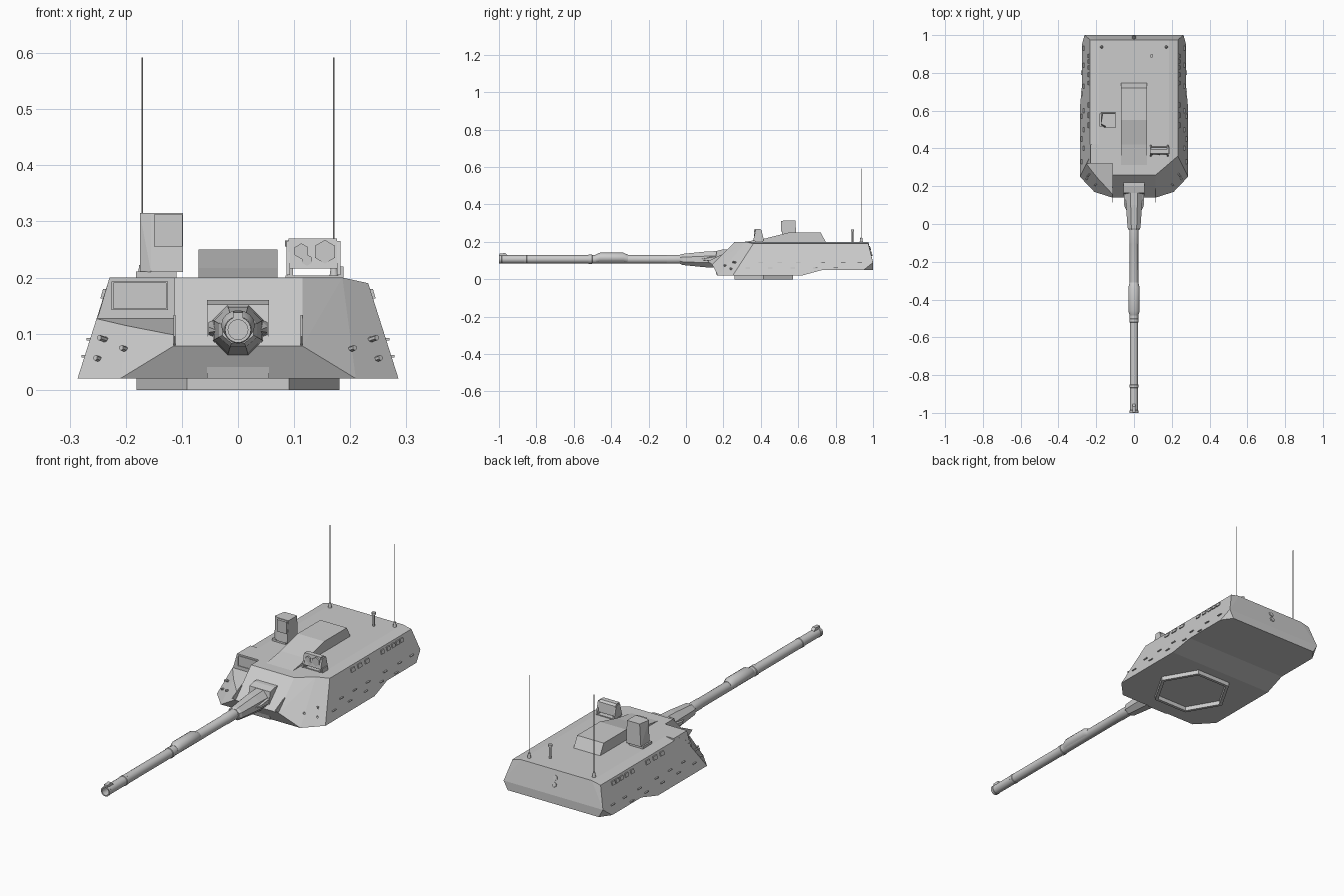
import bpy, bmesh, math
from mathutils import Vector, Matrix

if "Cube" in bpy.data.objects:
    bpy.data.objects.remove(bpy.data.objects["Cube"])

smooth = []


def finish(name, bm):
    bmesh.ops.recalc_face_normals(bm, faces=bm.faces[:])
    me = bpy.data.meshes.new(name)
    bm.to_mesh(me)
    bm.free()
    ob = bpy.data.objects.new(name, me)
    bpy.context.collection.objects.link(ob)
    return ob


def hull(name, pts, mirror=False):
    bm = bmesh.new()
    for p in pts:
        bm.verts.new(p)
        if mirror:
            bm.verts.new((-p[0], p[1], p[2]))
    bmesh.ops.convex_hull(bm, input=bm.verts[:])
    bmesh.ops.dissolve_limit(bm, angle_limit=0.03, verts=bm.verts[:], edges=bm.edges[:])
    return finish(name, bm)


def prism(name, yz, x0, x1):
    """Extrude a y-z profile between two x positions."""
    bm = bmesh.new()
    a = [bm.verts.new((x0, y, z)) for y, z in yz]
    b = [bm.verts.new((x1, y, z)) for y, z in yz]
    bm.faces.new(a)
    bm.faces.new(b)
    n = len(yz)
    for i in range(n):
        j = (i + 1) % n
        bm.faces.new((a[i], a[j], b[j], b[i]))
    return finish(name, bm)


def box(name, x0, x1, y0, y1, z0, z1):
    return prism(name, [(y0, z0), (y1, z0), (y1, z1), (y0, z1)], x0, x1)


def loft(name, rings, n=24, turn=0.0):
    """Loft ellipses along y; each ring is (y, half width, half height, centre z)."""
    bm = bmesh.new()
    loops = []
    for y, rx, rz, cz in rings:
        loops.append([bm.verts.new((rx * math.cos(t), y, cz + rz * math.sin(t)))
                      for t in (2 * math.pi * i / n + turn for i in range(n))])
    for a, b in zip(loops, loops[1:]):
        for i in range(n):
            j = (i + 1) % n
            bm.faces.new((a[i], a[j], b[j], b[i]))
    bm.faces.new(loops[0])
    bm.faces.new(loops[-1])
    return finish(name, bm)


def rod(name, base, direction, length, r0, r1=None, n=10):
    bm = bmesh.new()
    d = Vector(direction).normalized()
    m = Matrix.Translation(Vector(base) + d * length / 2) @ d.to_track_quat('Z', 'Y').to_matrix().to_4x4()
    bmesh.ops.create_cone(bm, cap_ends=True, segments=n, radius1=r0,
                          radius2=r0 if r1 is None else r1, depth=length, matrix=m)
    return finish(name, bm)


def cut(ob, cutter):
    m = ob.modifiers.new("cut", 'BOOLEAN')
    m.operation = 'DIFFERENCE'
    m.solver = 'EXACT'
    m.object = cutter
    cutter.hide_render = True
    cutter.hide_viewport = True


# Turret shell: faceted hull, raised rear floor and a sight notch cut at front left
shell = hull("turret_shell", [
    (.115, .14, .078), (.115, .26, .2), (.186, .32, .2), (.232, .36, .19),
    (.286, .25, .02), (.21, .17, .02), (.286, .9125, .02), (.2235, 1, .02),
    (.262, 1, .09), (.232, .975, .19), (.186, .975, .2)], mirror=True)
cut(shell, prism("rear_floor_cutter",
                 [(.51, -.01), (.73, .05), (1.1, .05), (1.1, -.1), (.51, -.1)], -.4, .4))
cut(shell, prism("sight_notch_cutter",
                 [(-.1, .051), (.32, .127), (.32, .3), (-.1, .3)], -.4, -.1135))

# Gunner sight housing and window frame
hull("sight_housing", [(x, y, z) for y in (.32, .42) for x, z in
                       ((-.252, .122), (-.229, .2), (-.114, .2), (-.114, .122))])
for k, (x0, x1, z0, z1) in enumerate([(-.225, -.125, .19, .193), (-.225, -.125, .142, .145),
                                      (-.225, -.222, .145, .19), (-.128, -.125, .145, .19)]):
    box(f"sight_window_frame_{k}", x0, x1, .317, .322, z0, z1)

# Hexagonal turret ring
bm = bmesh.new()
hexa = [[bm.verts.new((r * math.cos(math.pi / 3 * i), .415 + r * math.sin(math.pi / 3 * i), z))
         for i in range(6)] for r, z in ((.181, .022), (.181, 0), (.165, 0), (.165, .022))]
for k in range(4):
    a, b = hexa[k], hexa[(k + 1) % 4]
    for i in range(6):
        bm.faces.new((a[i], a[(i + 1) % 6], b[(i + 1) % 6], b[i]))
finish("turret_ring", bm)

# Roof hump with sloped front and rear
prism("roof_hump", [(.30, .198), (.42, .217), (.55, .25), (.72, .25), (.748, .198)], -.07, .07)

# Mantlet block, octagonal sleeve, side lugs and cheek fins
prism("mantlet_block", [(.30, .16), (.20, .16), (.165, .152), (.15, .075), (.165, .02), (.30, .02)],
      -.055, .055)
loft("mantlet_sleeve", [(.18, .05, .049, .106), (.10, .046, .045, .106),
                        (-.02, .037, .032, .106), (-.032, .030, .026, .107)], 8, math.pi / 8)
for s in (-1, 1):
    hull("mantlet_lug", [(s * x, y, z) for x, y, z in
                         ((.035, .06, .105), (.035, .18, .09), (.035, .18, .13), (.053, .10, .102),
                          (.053, .16, .098), (.053, .16, .12), (.053, .10, .112))])
    prism("cheek_fin", [(.115, .095), (.19, .133), (.19, .085), (.145, .076)], s * .111, s * .115)

# Gun barrel with stepped sleeves and open bore
steps = [(.05, .024), (-.03, .024), (-.10, .024), (-.105, .0225), (-.50, .0225), (-.502, .0245),
         (-.52, .0245), (-.522, .022), (-.85, .022), (-.852, .0235), (-.865, .0235),
         (-.867, .0215), (-.985, .0215), (-.987, .023), (-1, .023), (-1, .0175), (-.80, .0175)]
smooth.append(loft("gun_barrel", [(y, r, r, .107) for y, r in steps]))
smooth.append(loft("fume_extractor", [(-.31, .023, .023, .108), (-.335, .030, .027, .115),
                                      (-.46, .030, .027, .115), (-.485, .023, .023, .108)], 16))
prism("muzzle_reference", [(-.998, .125), (-.998, .138), (-.965, .140), (-.95, .125)], -.009, .009)

# Panoramic commander sight
box("commander_sight_base", -.182, -.11, .515, .585, .198, .211)
hull("commander_sight_head", [
    (-.175, .525, .21), (-.175, .59, .21), (-.098, .51, .21), (-.098, .59, .21), (-.155, .51, .21),
    (-.175, .53, .30), (-.165, .585, .315), (-.098, .585, .315), (-.098, .52, .315),
    (-.155, .52, .315), (-.175, .53, .315)])
box("commander_sight_window", -.150, -.099, .508, .53, .255, .312)

# Twin-leg sensor unit with hexagonal lenses
prism("sensor_head", [(.365, .216), (.41, .216), (.405, .262), (.395, .27), (.372, .27)], .09, .176)
for x in (.086, .176):
    prism("sensor_bracket", [(.358, .205), (.418, .205), (.402, .265), (.374, .265)], x, x + .007)
    box("sensor_leg", x + .002, x + .012, .37, .41, .188, .22)
box("sensor_foot", .085, .183, .368, .412, .194, .204)
for x, z, r in ((.113, .247, .014), (.155, .246, .021), (.123, .231, .01)):
    rod("sensor_lens", (x, .375, z), (0, -1, 0), .011, r, n=6)

# Antennas and wind sensor mast
for s in (-1, 1):
    smooth.append(rod("antenna_base", (s * .171, .937, .196), (0, 0, 1), .026, .009, .005, 12))
    rod("antenna_whip", (s * .171, .937, .218), (0, 0, 1), .374, .0015, n=6)
smooth.append(rod("wind_mast", (.093, .89, .196), (0, 0, 1), .065, .005, n=12))
smooth.append(rod("wind_mast_head", (.093, .89, .255), (0, 0, 1), .011, .009, n=12))


def side_x(z):
    return .286 - .318 * (z - .02)


# Side vision blocks and lifting hooks, repeated on both sides
for s in (-1, 1):
    for i, y in enumerate((.523, .575, .63, .747, .79, .828, .86, .89)):
        w = .014 if i < 3 else .011
        x = side_x(.17)
        hull("side_vision_block", [(s * (x + dx), y + dy, z) for dy in (-w, w)
                                   for dx, z in ((-.012, .18), (.002, .18), (.007, .163), (-.01, .163))])
    for z, ys in ((.09, (.4, .5, .6, .73, .84, .93)), (.06, (.33, .45, .57, .69, .80))):
        for y in ys:
            x = side_x(z)
            box("side_hook", s * (x - .004), s * (x + .006), y - .012, y + .012, z - .002, z + .002)
    # Launcher tubes on the angled cheeks
    out = Vector((s * .62, -.75, .2))
    for x, y, z in ((.241, .258, .091), (.202, .21, .073), (.248, .243, .055)):
        rod("launcher_tube", Vector((s * x, y, z)) - out * .02, out, .03, .005, n=6)

# Rear plate caps
for z, y in ((.165, .981), (.135, .989)):
    rod("rear_cap", (0, y - .004, z), (0, .96, .26), .01, .012, n=6)

bpy.ops.object.select_all(action='DESELECT')
for ob in smooth:
    ob.select_set(True)
bpy.context.view_layer.objects.active = smooth[0]
bpy.ops.object.shade_smooth_by_angle(angle=math.radians(35))
